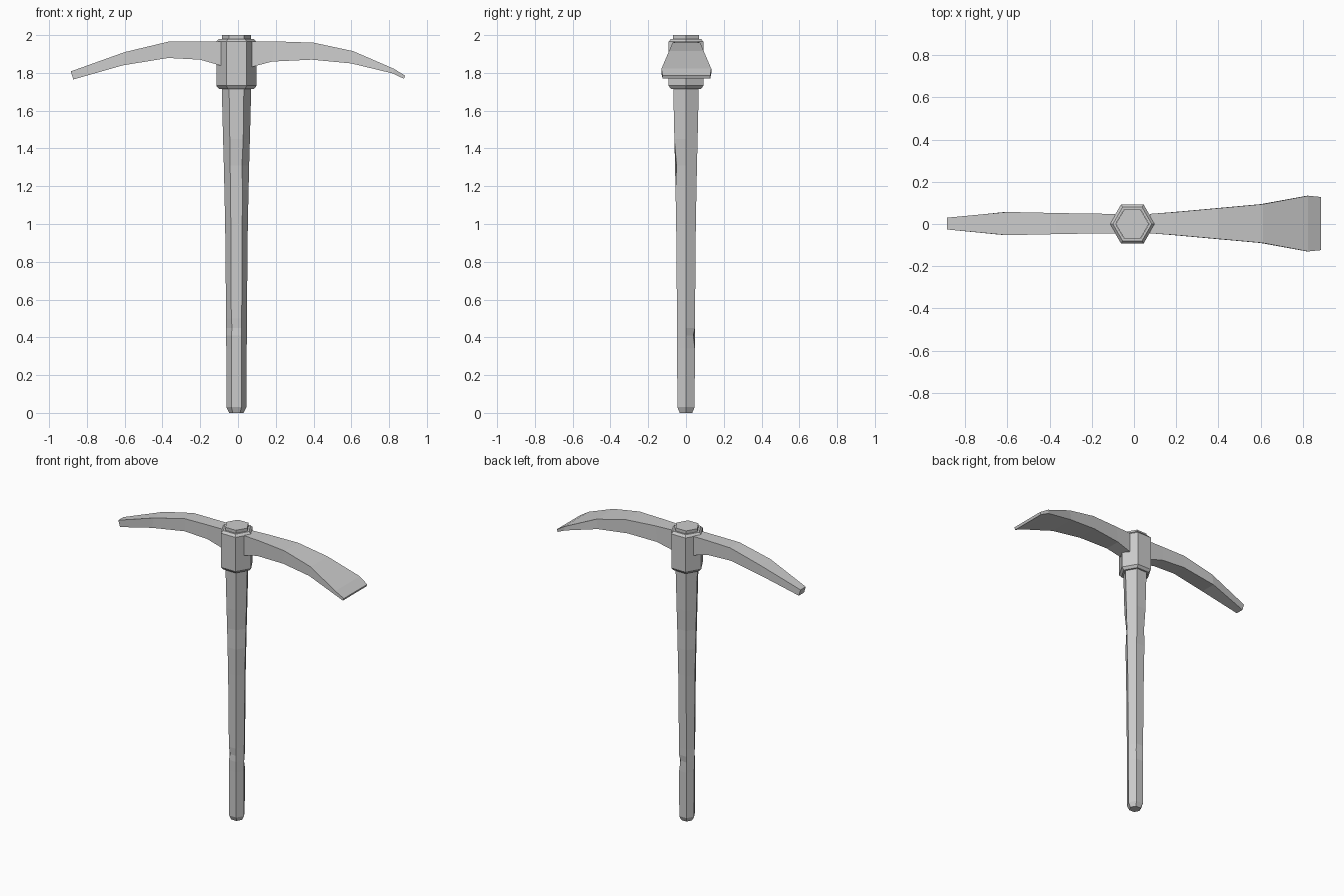
import bpy, bmesh, math

if "Cube" in bpy.data.objects:
    bpy.data.objects.remove(bpy.data.objects["Cube"])

CX = -0.008  # axis of handle and collar


def loft(name, rings, caps=(True, True)):
    """Skin a list of equal-length point rings into a flat-faced object."""
    bm = bmesh.new()
    loops = [[bm.verts.new(p) for p in ring] for ring in rings]
    n = len(loops[0])
    for a, b in zip(loops, loops[1:]):
        for i in range(n):
            j = (i + 1) % n
            bm.faces.new((a[i], a[j], b[j], b[i]))
    if caps[0]:
        bm.faces.new(loops[0][::-1])
    if caps[1]:
        bm.faces.new(loops[-1])
    bmesh.ops.recalc_face_normals(bm, faces=bm.faces[:])
    me = bpy.data.meshes.new(name)
    bm.to_mesh(me)
    bm.free()
    ob = bpy.data.objects.new(name, me)
    bpy.context.collection.objects.link(ob)
    return ob


def hexagon(r, z, dents={}):
    """Six-sided ring; dents scales single corners inward."""
    ring = []
    for k in range(6):
        a = math.radians(60 * k)
        s = r * dents.get(k, 1)
        ring.append((CX + s * math.cos(a), s * math.sin(a), z))
    return ring


# Wooden handle: tapered hexagon with a few carved nicks on its corners
handle = [
    (0.038, 0.0, {}), (0.053, 0.03, {}), (0.054, 0.34, {}),
    (0.055, 0.41, {1: 0.82}), (0.055, 0.45, {4: 0.85}), (0.055, 0.50, {}),
    (0.060, 1.00, {}), (0.064, 1.18, {}), (0.067, 1.31, {5: 0.86, 2: 0.92}),
    (0.071, 1.45, {}), (0.078, 1.72, {}), (0.078, 2.0, {}),
]
loft("handle", [hexagon(*h) for h in handle])

# Metal collar: chamfered hexagonal sleeve around the handle
collar = [(0.079, 1.715), (0.092, 1.715), (0.107, 1.732),
          (0.107, 1.965), (0.092, 1.98), (0.079, 1.98)]
loft("collar", [hexagon(r, z) for r, z in collar], (False, False))


def arm(name, stations):
    """Stations: (top x, top z, bottom x, bottom z, half width)."""
    y = 0.002
    return loft(name, [[(tx, y - w, tz), (tx, y + w, tz),
                        (bx, y + w, bz), (bx, y - w, bz)]
                       for tx, tz, bx, bz, w in stations], (False, True))


# Narrow pick arm
arm("pick_arm", [
    (-0.09, 1.967, -0.09, 1.838, 0.046),
    (-0.20, 1.967, -0.20, 1.870, 0.047),
    (-0.37, 1.965, -0.37, 1.879, 0.050),
    (-0.60, 1.910, -0.61, 1.840, 0.055),
    (-0.885, 1.808, -0.872, 1.765, 0.028),
])

# Broad adze arm
arm("adze_arm", [
    (0.075, 1.967, 0.075, 1.832, 0.046),
    (0.19, 1.967, 0.18, 1.860, 0.054),
    (0.40, 1.960, 0.39, 1.870, 0.073),
    (0.61, 1.915, 0.60, 1.850, 0.092),
    (0.825, 1.822, 0.82, 1.797, 0.132),
    (0.885, 1.785, 0.878, 1.769, 0.126),
])
